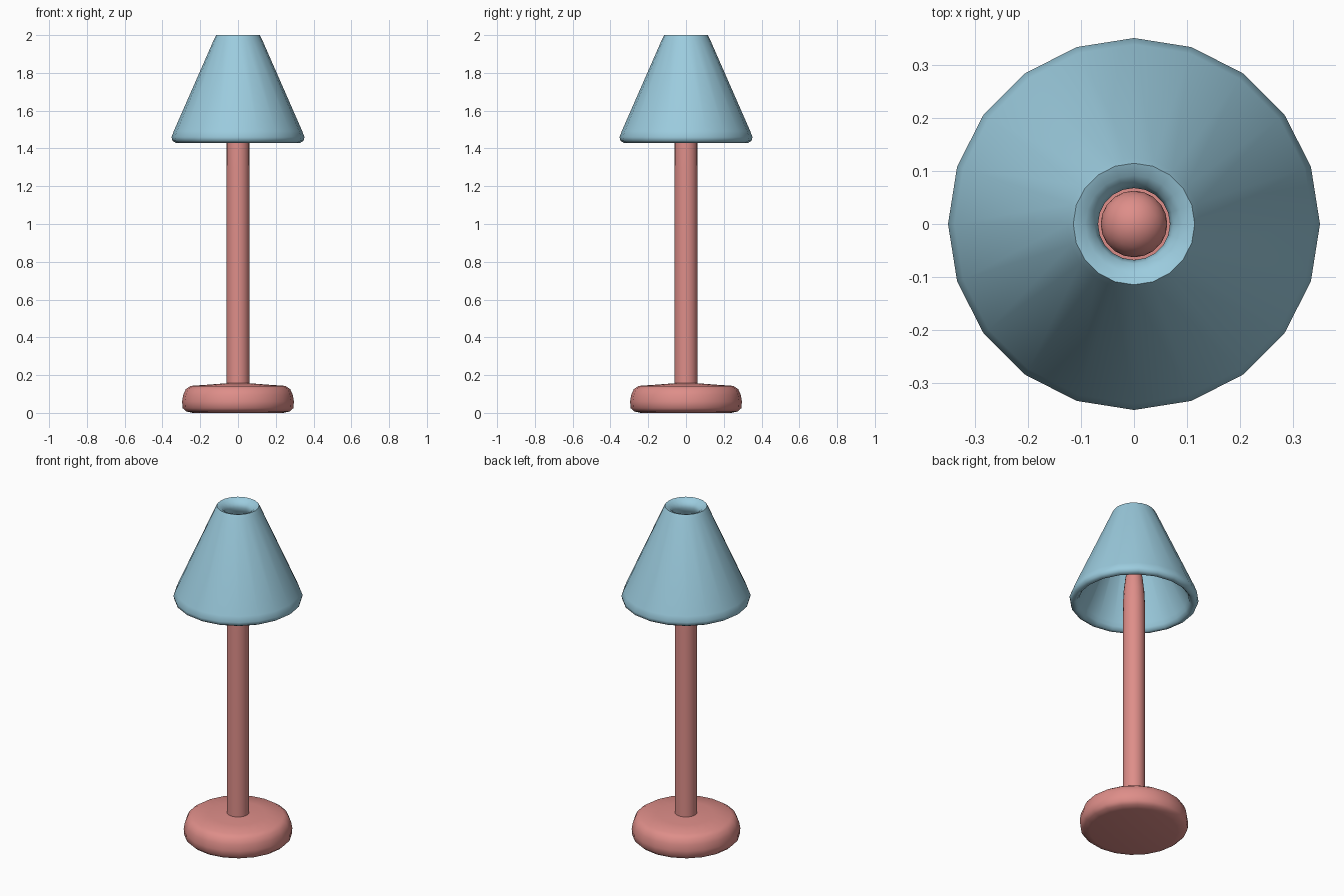
import bpy, bmesh
from math import cos, sin, tau, radians

if "Cube" in bpy.data.objects:
    bpy.data.objects.remove(bpy.data.objects["Cube"])

SIDES = 20


def material(name, rgb):
    m = bpy.data.materials.new(name)
    m.diffuse_color = (*rgb, 1)
    m.use_nodes = True
    m.node_tree.nodes["Principled BSDF"].inputs["Base Color"].default_value = m.diffuse_color
    return m


pink = material("pink", (0.73, 0.27, 0.25))
blue = material("blue", (0.33, 0.60, 0.73))


def finish(obj, mat):
    obj.data.materials.append(mat)
    bpy.ops.object.select_all(action='DESELECT')
    obj.select_set(True)
    bpy.context.view_layer.objects.active = obj
    bpy.ops.object.shade_smooth_by_angle(angle=radians(62))


def lathe(name, profile, mat, closed=False):
    """Revolve (radius, z) points; open profiles get flat end caps."""
    bm = bmesh.new()
    rings = [[bm.verts.new((r * cos(tau * i / SIDES), r * sin(tau * i / SIDES), z))
              for i in range(SIDES)] for r, z in profile]
    pairs = list(zip(rings, rings[1:]))
    if closed:
        pairs.append((rings[-1], rings[0]))
    else:
        bm.faces.new(rings[0])
        bm.faces.new(rings[-1])
    for a, b in pairs:
        for i in range(SIDES):
            j = (i + 1) % SIDES
            bm.faces.new((a[i], a[j], b[j], b[i]))
    bmesh.ops.recalc_face_normals(bm, faces=bm.faces)
    mesh = bpy.data.meshes.new(name)
    bm.to_mesh(mesh)
    bm.free()
    obj = bpy.data.objects.new(name, mesh)
    bpy.context.collection.objects.link(obj)
    finish(obj, mat)
    return obj


# Rounded, slightly domed foot
lathe("base", [(0.24, 0.0), (0.275, 0.008), (0.293, 0.025), (0.296, 0.06),
               (0.29, 0.095), (0.277, 0.125), (0.25, 0.143), (0.15, 0.15),
               (0.06, 0.157)], pink)

# Straight pole narrowing inside the shade
lathe("pole", [(0.061, 0.14), (0.061, 1.26), (0.06, 1.43), (0.056, 1.51),
               (0.047, 1.59), (0.035, 1.64)], pink)

# Bulb on the pole tip
bpy.ops.mesh.primitive_ico_sphere_add(subdivisions=3, radius=0.063, location=(0, 0, 1.67))
bulb = bpy.context.object
bulb.name = "bulb"
finish(bulb, pink)

# Thick conical shade, rounded rims and open at both ends
lathe("shade", [(0.115, 2.0), (0.125, 1.982), (0.34, 1.492), (0.352, 1.46),
                (0.347, 1.44), (0.33, 1.43), (0.315, 1.433), (0.302, 1.45),
                (0.296, 1.475), (0.078, 1.93), (0.068, 1.955), (0.075, 1.975),
                (0.092, 1.992)], blue, closed=True)
